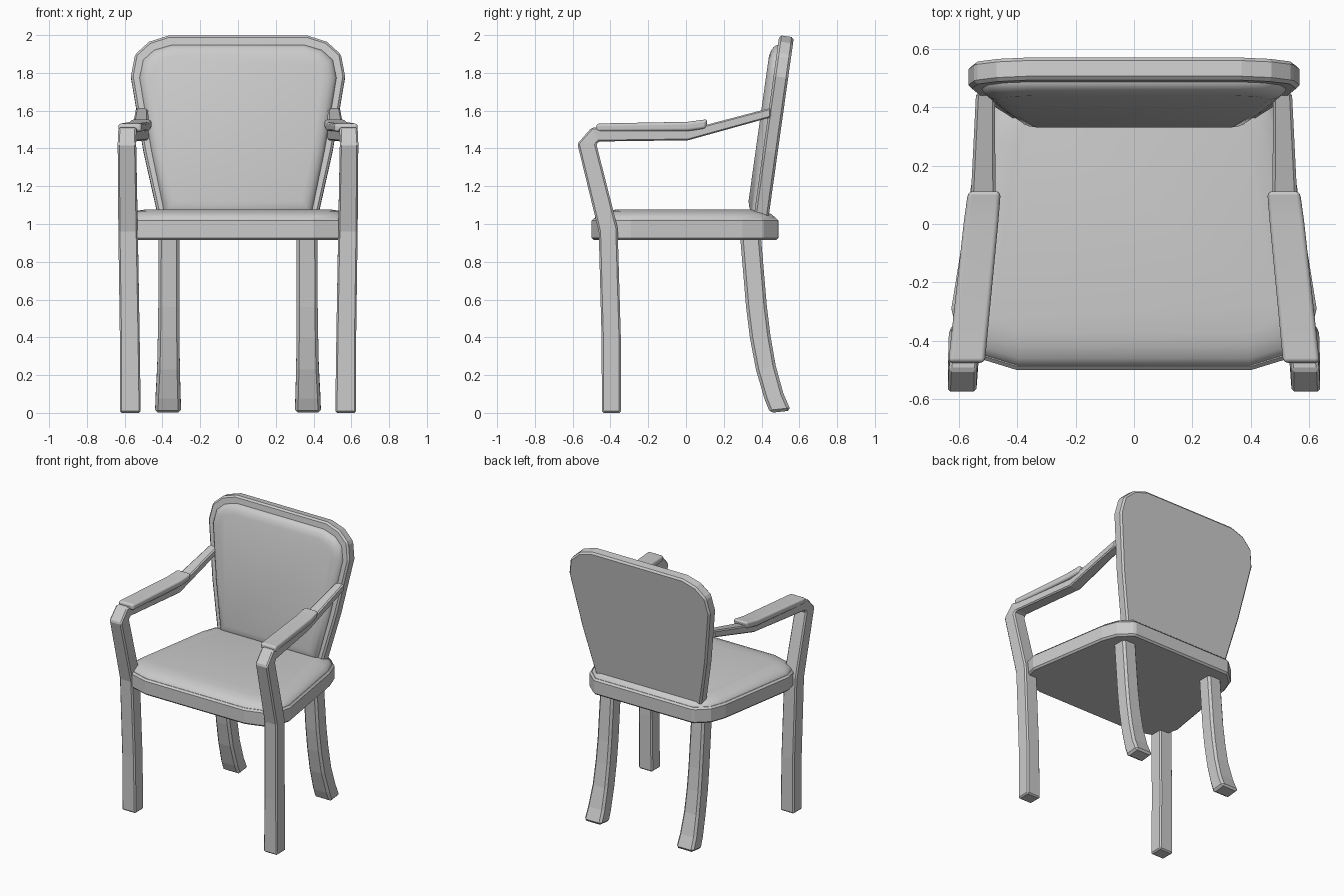
import bpy
from math import radians
from mathutils import Vector, Matrix

if "Cube" in bpy.data.objects:
    bpy.data.objects.remove(bpy.data.objects["Cube"])


def make(name, rings, bevel=0.0, segments=1, mirror=False, smooth=False, matrix=None):
    """Skin a stack of matching closed rings, cap both ends."""
    n = len(rings[0])
    verts = [p for r in rings for p in r]
    faces = [list(range(n))[::-1], [len(verts) - n + i for i in range(n)]]
    for k in range(len(rings) - 1):
        for i in range(n):
            j = (i + 1) % n
            faces.append([k * n + i, k * n + j, k * n + n + j, k * n + n + i])
    mesh = bpy.data.meshes.new(name)
    mesh.from_pydata(verts, [], faces)
    if matrix:
        mesh.transform(matrix)
    ob = bpy.data.objects.new(name, mesh)
    bpy.context.collection.objects.link(ob)
    bpy.ops.object.select_all(action='DESELECT')
    ob.select_set(True)
    bpy.context.view_layer.objects.active = ob
    # consistent outward normals
    bpy.ops.object.mode_set(mode='EDIT')
    bpy.ops.mesh.select_all(action='SELECT')
    bpy.ops.mesh.normals_make_consistent(inside=False)
    bpy.ops.object.mode_set(mode='OBJECT')
    if smooth:
        bpy.ops.object.shade_smooth_by_angle(angle=radians(40))
    if bevel:
        m = ob.modifiers.new("bevel", 'BEVEL')
        m.width, m.segments = bevel, segments
        m.limit_method, m.angle_limit = 'ANGLE', radians(35)
        m.harden_normals = smooth
    if mirror:
        ob.modifiers.new("mirror", 'MIRROR')
    return ob


def symmetric(half):
    """Counter-clockwise outline from its right half, listed front to back."""
    return half + [(-x, y) for x, y in reversed(half)]


def inset(outline, d):
    """Offset a convex outline inward by d."""
    out, n = [], len(outline)
    for i in range(n):
        a, b, c = (Vector(outline[(i + k) % n]) for k in (-1, 0, 1))
        n1 = Vector((a.y - b.y, b.x - a.x)).normalized()
        n2 = Vector((b.y - c.y, c.x - b.x)).normalized()
        out.append(b + (n1 + n2) * d / (1 + n1.dot(n2)))
    return out


def layers(outline, profile):
    """Rings of the outline for (inset, height) pairs."""
    return [[(p[0], p[1], h) for p in inset(outline, d)] for d, h in profile]


def bars(sections):
    """Rectangular sections: centre x, width, first edge (y, z), second edge (y, z)."""
    return [[(x - w / 2, *a), (x + w / 2, *a), (x + w / 2, *b), (x - w / 2, *b)]
            for x, w, a, b in sections]


# seat frame and upholstered top
seat = symmetric([(.40, -.50), (.53, -.46), (.60, -.39), (.625, -.29),
                  (.53, .30), (.49, .41), (.40, .49)])
make("seat_frame", layers(seat, [(0, .915), (0, 1.03)]), bevel=.012)
make("seat_cushion", layers(seat, [(.012, 1.02), (.018, 1.035), (.04, 1.053),
                                   (.08, 1.068), (.13, 1.077)]), smooth=True)

# leaning backrest and its padding
lean = Matrix.Translation((0, .435, 1.02)) @ Matrix.Rotation(radians(82), 4, 'X')
back = symmetric([(.42, 0), (.50, .36), (.567, .76), (.545, .877), (.47, .945), (.367, .978)])
make("backrest", layers(back, [(0, 0), (0, .078)]), bevel=.012, matrix=lean)
pad = symmetric([(.39, .02), (.46, .36), (.523, .75), (.503, .847), (.445, .90), (.35, .928)])
make("backrest_pad", layers(pad, [(0, .07), (.003, .083), (.015, .098), (.035, .109),
                                  (.065, .117)]), smooth=True, matrix=lean)

# front leg running up and over into the armrest
make("front_leg_and_arm", bars([
    (.570, .110, (-.445, 0), (-.345, 0)),
    (.573, .105, (-.447, .40), (-.345, .40)),
    (.582, .103, (-.462, .96), (-.362, .98)),
    (.588, .098, (-.575, 1.425), (-.475, 1.425)),
    (.586, .095, (-.500, 1.510), (-.462, 1.437)),
    (.518, .088, (.020, 1.502), (.010, 1.443)),
    (.508, .065, (.450, 1.615), (.450, 1.565)),
]), bevel=.015, mirror=True)

# armrest pad
make("arm_pad", bars([
    (.573, .125, (-.475, 1.532), (-.475, 1.488)),
    (.523, .118, (.010, 1.541), (.010, 1.492)),
    (.512, .112, (.115, 1.555), (.105, 1.505)),
]), bevel=.016, segments=3, mirror=True, smooth=True)

# sabre-curved back leg
make("back_leg", bars([
    (.370, .138, (.445, 0), (.555, .012)),
    (.370, .132, (.415, .075), (.515, .105)),
    (.368, .120, (.370, .23), (.475, .25)),
    (.367, .115, (.338, .40), (.447, .41)),
    (.366, .112, (.318, .56), (.428, .565)),
    (.366, .110, (.286, .94), (.396, .94)),
]), bevel=.015, mirror=True)
